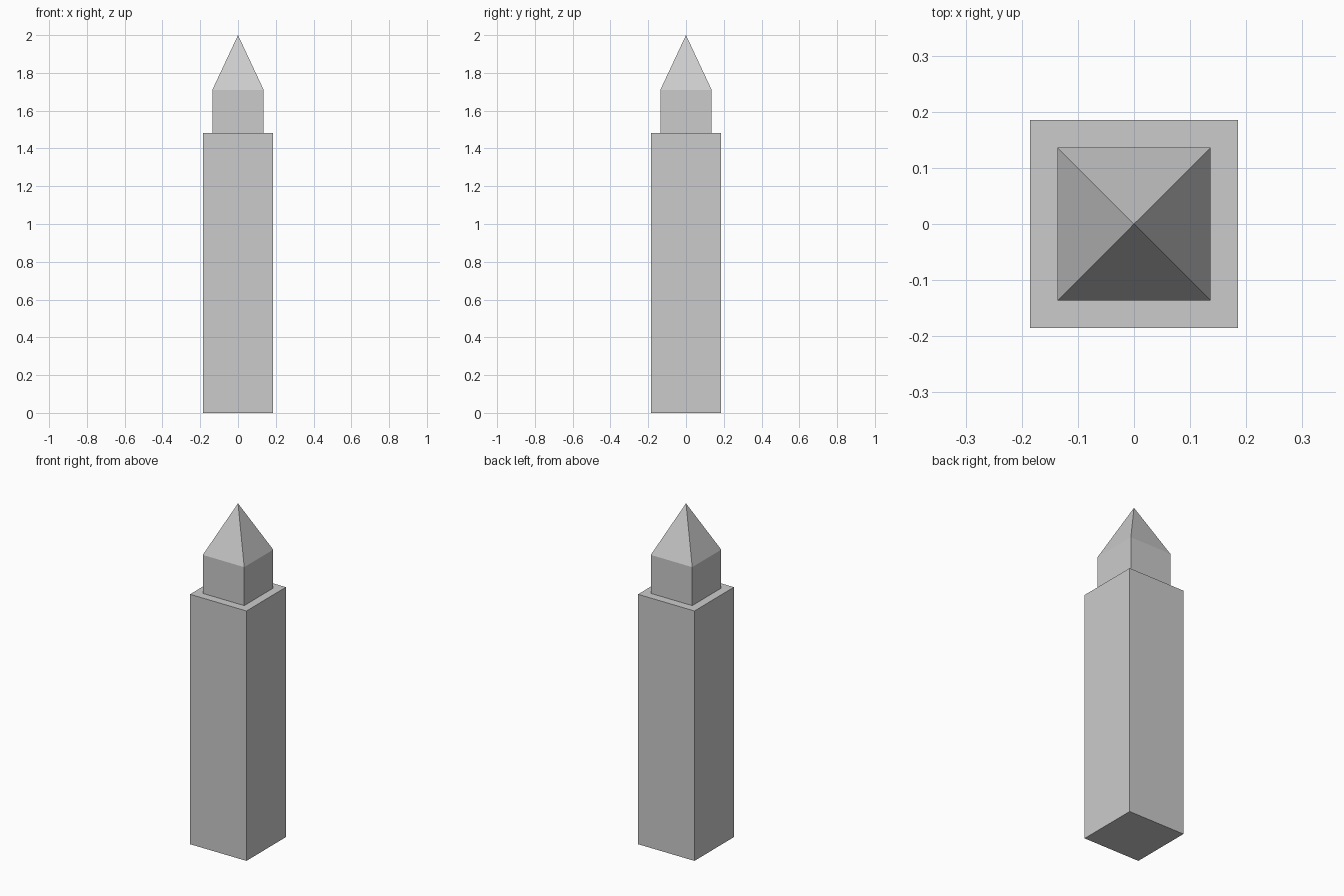
import bpy
import bmesh

cube = bpy.data.objects.get("Cube")
if cube:
    bpy.data.objects.remove(cube, do_unlink=True)

# Single stone colour
stone = bpy.data.materials.new("stone_grey")
stone.use_nodes = True
colour = (0.6, 0.6, 0.6, 1.0)
stone.diffuse_color = colour
stone.node_tree.nodes["Principled BSDF"].inputs["Base Color"].default_value = colour


def square_tower(name, profile, tip=None):
    """Stack square rings of (half width, height), closed by a cap or a tip."""
    bm = bmesh.new()
    corners = ((-1, -1), (1, -1), (1, 1), (-1, 1))
    rings = [[bm.verts.new((sx * half, sy * half, z)) for sx, sy in corners]
             for half, z in profile]
    bm.faces.new(rings[0][::-1])
    for low, high in zip(rings, rings[1:]):
        for i in range(4):
            j = (i + 1) % 4
            bm.faces.new((low[i], low[j], high[j], high[i]))
    top = rings[-1]
    if tip is None:
        bm.faces.new(top)
    else:
        apex = bm.verts.new((0, 0, tip))
        for i in range(4):
            bm.faces.new((top[i], top[(i + 1) % 4], apex))
    mesh = bpy.data.meshes.new(name)
    bm.to_mesh(mesh)
    bm.free()
    mesh.materials.append(stone)
    obj = bpy.data.objects.new(name, mesh)
    bpy.context.collection.objects.link(obj)
    return obj


# Tall shaft with a flat ledge on top
square_tower("shaft", [(0.185, 0), (0.185, 1.482)])

# Narrower block ending in a pyramid
square_tower("pointed_top", [(0.136, 1.482), (0.136, 1.71)], tip=2.0)
